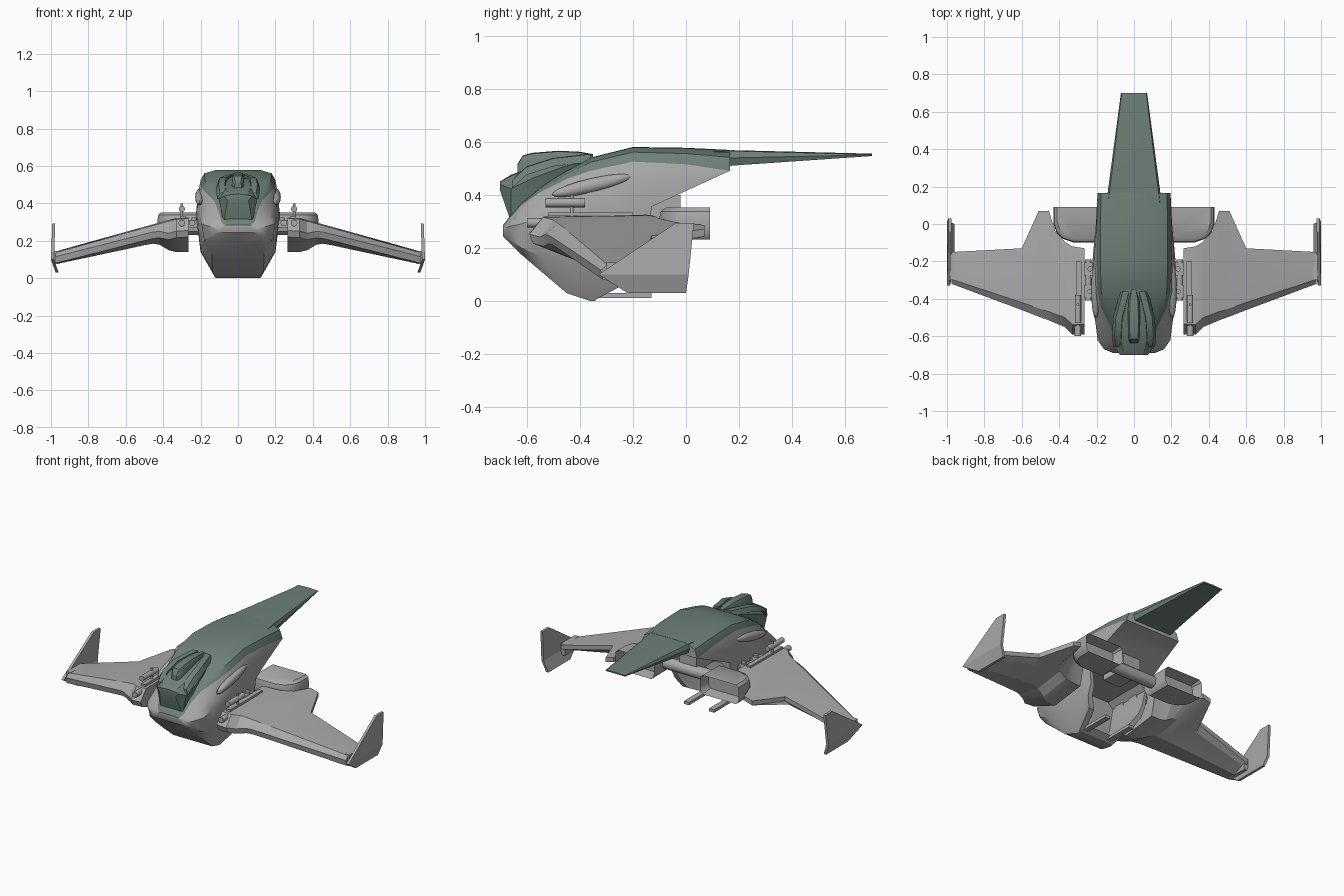
import bpy, bmesh, math
from mathutils import Matrix, Vector

if "Cube" in bpy.data.objects:
    bpy.data.objects.remove(bpy.data.objects["Cube"])


def material(name, rgb):
    m = bpy.data.materials.new(name)
    m.diffuse_color = (*rgb, 1)
    m.use_nodes = True
    m.node_tree.nodes["Principled BSDF"].inputs["Base Color"].default_value = m.diffuse_color
    return m


GREY = material("light_grey", (0.40, 0.40, 0.40))
GREEN = material("grey_green", (0.155, 0.22, 0.19))


def finish(name, bm, mats, mirror=False, angle=30):
    bmesh.ops.recalc_face_normals(bm, faces=bm.faces)
    me = bpy.data.meshes.new(name)
    bm.to_mesh(me)
    bm.free()
    ob = bpy.data.objects.new(name, me)
    bpy.context.collection.objects.link(ob)
    for m in mats:
        me.materials.append(m)
    if mirror:
        ob.modifiers.new("mirror", 'MIRROR').use_mirror_merge = False
    smooth(ob, angle)
    return ob


def smooth(ob, angle):
    bpy.ops.object.select_all(action='DESELECT')
    ob.select_set(True)
    bpy.context.view_layer.objects.active = ob
    if angle:
        bpy.ops.object.shade_smooth_by_angle(angle=math.radians(angle))


def loft(rings):
    """Skin a list of equal-length closed rings and cap both ends."""
    bm = bmesh.new()
    vs = [[bm.verts.new(p) for p in r] for r in rings]
    n = len(rings[0])
    for a, b in zip(vs, vs[1:]):
        for i in range(n):
            j = (i + 1) % n
            bm.faces.new((a[i], a[j], b[j], b[i]))
    bm.faces.new(vs[0])
    bm.faces.new(vs[-1])
    return bm


def both(half, y):
    """Half profile (x, z), centre top to bottom -> full ring at y."""
    right = [(x, y, z) for x, z in half]
    left = [(-x, y, z) for x, z in reversed(half) if x > 0]
    return right + left


def box(name, x0, x1, y0, y1, z0, z1, mat=GREY, mirror=True):
    bm = loft([[(x0, y0, z), (x1, y0, z), (x1, y1, z), (x0, y1, z)] for z in (z0, z1)])
    return finish(name, bm, [mat], mirror, 0)


def rod(name, a, b, r, seg=14, mirror=True):
    a, b = Vector(a), Vector(b)
    bm = bmesh.new()
    rot = (b - a).to_track_quat('Z', 'Y').to_matrix().to_4x4()
    bmesh.ops.create_cone(bm, cap_ends=True, segments=seg, radius1=r, radius2=r,
                          depth=(b - a).length, matrix=Matrix.Translation((a + b) / 2) @ rot)
    return finish(name, bm, [GREY], mirror)


# Fuselage: y, top z, colour-line x/z, widest x/z, lower x/z, keel x/z
stations = [
    (-.69, .285, .07, .28, .11, .265, .10, .25, .08, .245),
    (-.67, .31, .09, .305, .16, .28, .14, .235, .11, .225),
    (-.62, .37, .105, .36, .195, .29, .18, .20, .14, .175),
    (-.55, .43, .125, .41, .203, .32, .19, .17, .14, .115),
    (-.45, .49, .175, .46, .218, .34, .20, .15, .135, .03),
    (-.36, .54, .195, .49, .225, .34, .20, .14, .12, 0),
    (-.20, .58, .20, .525, .222, .35, .20, .14, .12, 0),
    (0.0, .577, .20, .515, .205, .36, .19, .14, .12, 0),
    (.165, .569, .195, .49, .198, .36, .19, .14, .12, 0)]
rings = []
for y, zt, xb, zb, wm, zm, wl, zl, wk, zk in stations:
    h = zt - zb
    rings.append(both([(0, zt), (.6 * xb, zt - .03 * h), (.9 * xb, zt - .35 * h), (xb, zb),
                       ((xb + 2 * wm) / 3, zb + .45 * (zm - zb)), (wm, zm), (wl, zl),
                       (wk, zk), (0, zk)], y))
bm = loft(rings)
bm.faces.ensure_lookup_table()
n = len(rings[0])
for k, f in enumerate(bm.faces):          # upper shell strips are green
    if k < n * (len(rings) - 1) and (k % n < 3 or k % n >= n - 3):
        f.material_index = 1
body = finish("fuselage", bm, [GREY, GREEN], angle=0)


def cut(target, cutter):
    cutter.hide_render = True
    md = target.modifiers.new("cut", 'BOOLEAN')
    md.operation, md.solver, md.object = 'DIFFERENCE', 'EXACT', cutter
    bpy.context.view_layer.objects.active = target
    bpy.ops.object.modifier_apply(modifier=md.name)
    bpy.data.objects.remove(cutter)


# Remove the lower rear, then hollow the belly
side = [(-.34, -.1), (-.34, .005), (-.2, .08), (-.14, .2), (-.13, .355), (.162, .489), (.3, .489), (.3, -.1)]
cut(body, finish("rear_cutter", loft([[(x, y, z) for y, z in side] for x in (-.4, .4)]), [GREY], angle=0))
belly = [(0, .335), (.16, .335), (.195, .30), (.17, .15), (.10, .03), (0, .03)]
cut(body, finish("belly_cutter", loft([both(belly, -.42), both(belly, .1)]), [GREY], angle=0))
smooth(body, 32)

# Tail boom
tail = [(.10, .15, .565, .50), (.175, .14, .568, .51), (.70, .07, .555, .546)]
finish("tail_blade", loft([both([(0, t), (.93 * w, t - .003), (w, (t + b) / 2), (.93 * w, b), (0, b)], y)
                           for y, w, t, b in tail]), [GREEN], angle=20)

# Cockpit canopy, its side rails and the crest
cab = [(-.70, .075, .45, .415), (-.66, .103, .475, .30), (-.58, .112, .505, .36),
       (-.46, .10, .535, .44), (-.35, .055, .55, .50)]
finish("canopy", loft([both([(0, t), (.62 * w, t - .004), (w, t - .3 * (t - b)), (.74 * w, b), (0, b)], y)
                       for y, w, t, b in cab]), [GREEN], angle=25)
rail = [(-.655, .085, .455), (-.6, .092, .505), (-.5, .085, .537), (-.36, .048, .553)]
finish("canopy_rail", loft([[(x - .022, y, z + .002), (x + .012, y, z), (x + .026, y, z - .03), (x - .026, y, z - .03)]
                            for y, x, z in rail]), [GREEN], True)
crest = [(-.635, .02, .515), (-.615, .03, .548), (-.58, .033, .558), (-.48, .033, .566),
         (-.40, .028, .562), (-.35, .015, .553)]
finish("canopy_crest", loft([both([(0, z), (.7 * w, z - .003), (w, z - .02), (w, z - .07), (0, z - .07)], y)
                             for y, w, z in crest]), [GREEN])

# Flank fairings
bm = bmesh.new()
bmesh.ops.create_uvsphere(bm, u_segments=16, v_segments=10, radius=1,
                          matrix=Matrix.Translation((.205, -.355, .435)) @ Matrix.Rotation(math.radians(13), 4, 'X')
                          @ Matrix.Diagonal((.024, .155, .027, 1)))
finish("flank_fairing", bm, [GREY], True, 40)

# Wings: x, leading y, trailing y, top z, bottom z
span = [(.265, -.59, -.13, .325, .14), (.33, -.59, -.12, .322, .14), (.37, -.55, -.095, .311, .15),
        (.42, -.53, -.04, .298, .18), (.455, -.515, .07, .288, .185), (.51, -.495, .07, .273, .175),
        (.60, -.46, -.13, .248, .155), (.975, -.32, -.15, .143, .075)]
wing = []
for x, le, te, zt, zb in span:
    mid = zt - .4 * (zt - zb) if x > .4 else zt - .07
    k = .055 - .03 * (x - .26) / .7
    mc = min(te, -.13)
    wing.append([(x, le, mid), (x, le + k, zt - .006), (x, mc - .02, zt), (x, te, zt - .002),
                 (x, te, zt - .03), (x, mc - .03, zb + .03), (x, le + .45 * (mc - le), zb),
                 (x, le + .25 * k, mid - .035)])
finish("wing", loft(wing), [GREY], True, 18)

# Winglets
fin = [(.03, .975, -.22, 0), (.10, 1.0, -.33, .01), (.293, .993, -.04, .03)]
finish("winglet", loft([[(x - .016, a, z), (x, a, z), (x, b, z), (x - .016, b, z)]
                        for z, x, a, b in fin]), [GREY], True, 0)
box("winglet_mount", .955, .985, -.30, -.16, .075, .145)

# Wing hinges and rails
for y in (-.24, -.36):
    box("hinge_arm", .19, .29, y - .035, y + .035, .27, .312)
    rod("hinge_bolt", (.235, y, .30), (.235, y, .325), .014)
rod("hinge_pin", (.245, -.41, .295), (.245, -.19, .295), .017)
box("wing_rail", .282, .31, -.52, -.20, .32, .334)

# Cannons
rod("upper_cannon", (.30, -.53, .37), (.30, -.38, .37), .017)
rod("cannon_post", (.30, -.43, .31), (.30, -.43, .40), .007)
rod("lower_cannon", (.30, -.598, .295), (.30, -.50, .295), .018)

# Engine pods with recessed rear nozzles
plan = [(.16, .09), (.43, .09), (.43, 0), (.415, -.045), (.38, -.08), (.32, -.1), (.16, -.1)]
levels = [(.232, .86), (.25, .97), (.275, 1), (.315, 1), (.338, .97), (.352, .86)]
bm = loft([[(.295 + (x - .295) * s, .09 + (y - .09) * s, z) for x, y in plan] for z, s in levels])
bmesh.ops.recalc_face_normals(bm, faces=bm.faces)
bm.normal_update()
back = [f for f in bm.faces if f.normal.y > .9]
bmesh.ops.inset_region(bm, faces=back, thickness=.012, use_even_offset=True)
for v in {v for f in back for v in f.verts}:
    v.co.y -= .07
finish("engine_pod", bm, [GREY], True, 35)
rod("engine_cross_pipe", (-.2, -.03, .295), (.2, -.03, .295), .036, 20, False)
box("engine_pylon", -.06, .06, -.2, -.02, .30, .40, GREY, False)

# Landing skids
box("landing_skid", .07, .105, -.36, -.13, .012, .03)
